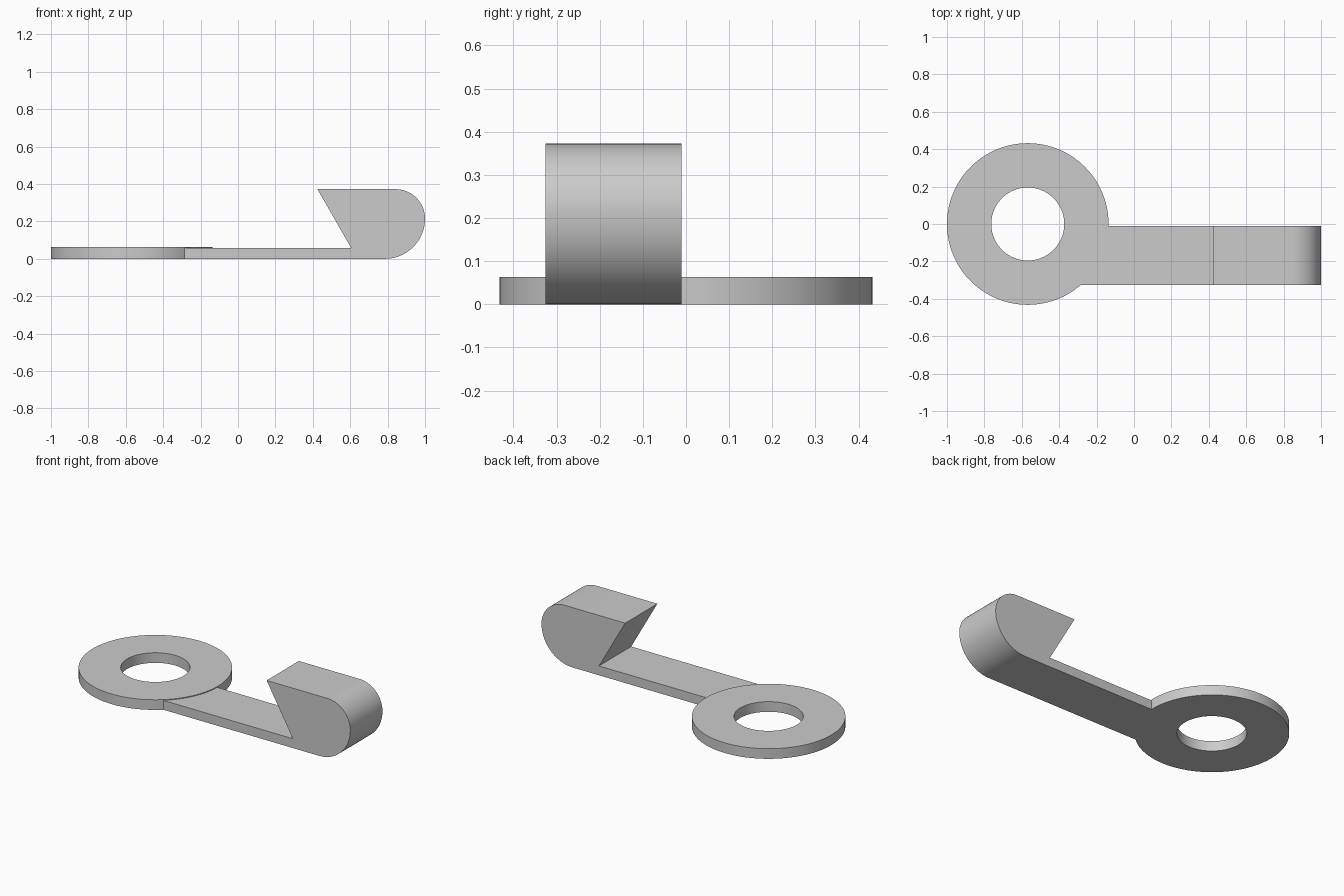
import bpy
import bmesh
from math import cos, sin, pi, radians

cube = bpy.data.objects.get("Cube")
if cube:
    bpy.data.objects.remove(cube, do_unlink=True)

GREY = (0.6, 0.6, 0.6, 1)
metal = bpy.data.materials.new("plain grey")
metal.use_nodes = True
metal.diffuse_color = GREY
metal.node_tree.nodes["Principled BSDF"].inputs["Base Color"].default_value = GREY


def finish(name, bm):
    bmesh.ops.recalc_face_normals(bm, faces=bm.faces)
    mesh = bpy.data.meshes.new(name)
    bm.to_mesh(mesh)
    bm.free()
    mesh.materials.append(metal)
    obj = bpy.data.objects.new(name, mesh)
    bpy.context.collection.objects.link(obj)
    return obj


def arc(cx, cz, r, start, end, n=24):
    angles = [radians(start + (end - start) * i / n) for i in range(n + 1)]
    return [(cx + r * cos(a), cz + r * sin(a)) for a in angles]


def ring(name, cx, cy, inner, outer, height, n=128):
    """Flat washer: a rectangular section swept round a vertical axis."""
    bm = bmesh.new()
    section = [(inner, 0), (outer, 0), (outer, height), (inner, height)]
    loops = [[bm.verts.new((cx + r * cos(2 * pi * i / n), cy + r * sin(2 * pi * i / n), z))
              for r, z in section] for i in range(n)]
    for i in range(n):
        a, b = loops[i], loops[(i + 1) % n]
        for k in range(4):
            j = (k + 1) % 4
            bm.faces.new((a[k], b[k], b[j], a[j]))
    return finish(name, bm)


def side_extrusion(name, profile, y0, y1):
    """Solid with an x-z profile, drawn out along y."""
    bm = bmesh.new()
    face = bm.faces.new([bm.verts.new((x, y0, z)) for x, z in profile])
    moved = bmesh.ops.extrude_face_region(bm, geom=[face])["geom"]
    bmesh.ops.translate(bm, vec=(0, y1 - y0, 0),
                        verts=[v for v in moved if isinstance(v, bmesh.types.BMVert)])
    return finish(name, bm)


# Ring with its hole
ring_plate = ring("ring_plate", -0.568, 0, 0.195, 0.432, 0.063)

# Flat arm that ends in a rounded hook with an undercut
profile = [(-0.3, 0)]
profile += arc(0.785, 0.215, 0.215, -90, 0)
profile += arc(0.843, 0.215, 0.157, 0, 90)[1:]
profile += [(0.425, 0.372), (0.605, 0.058), (-0.3, 0.058)]
hook_arm = side_extrusion("hook_arm", profile, -0.326, -0.01)

# Join both into one solid
union = ring_plate.modifiers.new("join_arm", 'BOOLEAN')
union.operation = 'UNION'
union.solver = 'EXACT'
union.object = hook_arm
bpy.context.view_layer.objects.active = ring_plate
ring_plate.select_set(True)
bpy.ops.object.modifier_apply(modifier=union.name)
bpy.data.objects.remove(hook_arm, do_unlink=True)
ring_plate.name = "ring_with_hook_arm"

# Smooth the curved walls, keep the edges sharp
bpy.ops.object.shade_smooth_by_angle(angle=radians(30))
